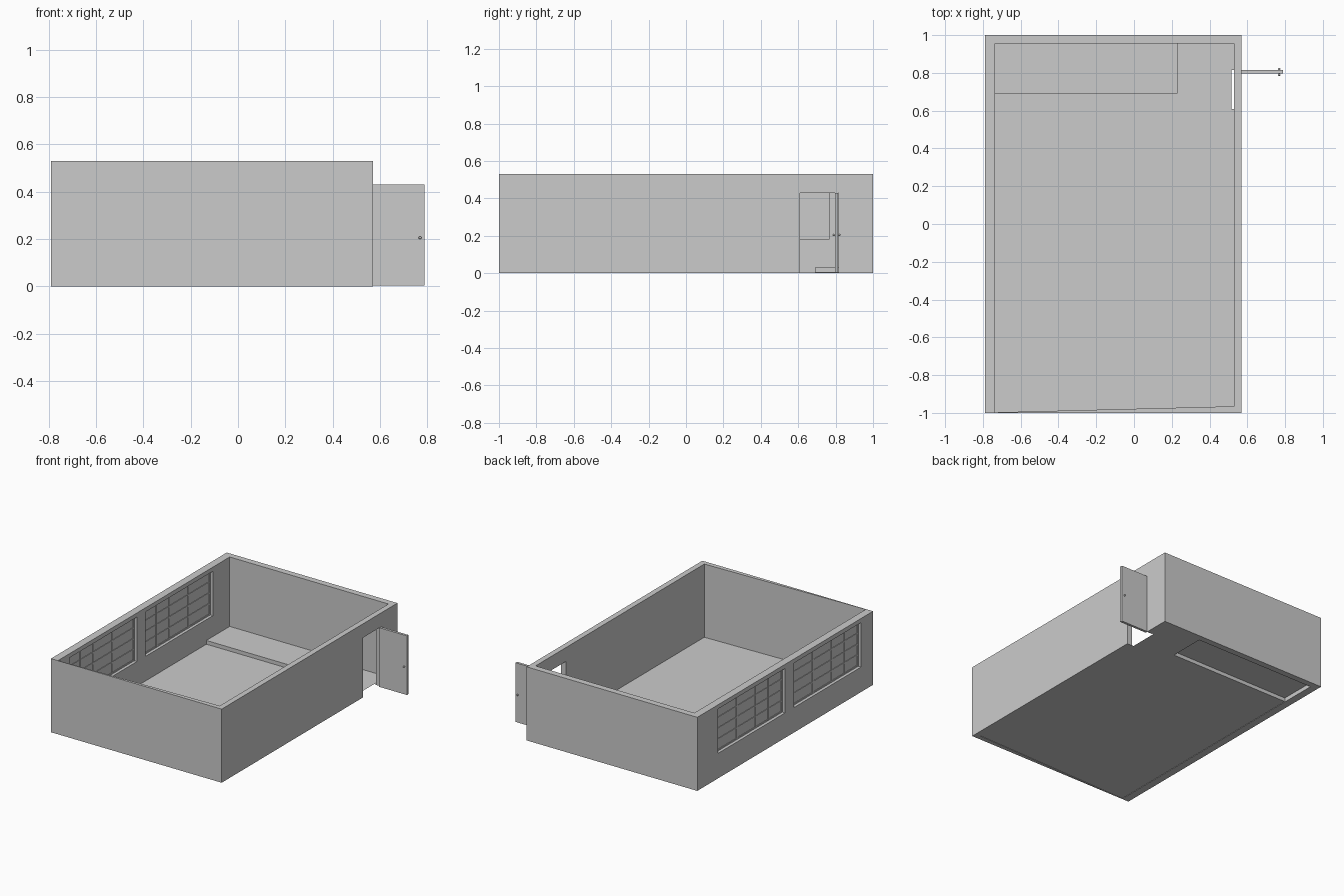
import bpy, bmesh
from math import radians

if "Cube" in bpy.data.objects:
    bpy.data.objects.remove(bpy.data.objects["Cube"])


def add_mesh(name, verts, faces):
    me = bpy.data.meshes.new(name)
    me.from_pydata(verts, [], faces)
    ob = bpy.data.objects.new(name, me)
    bpy.context.collection.objects.link(ob)
    return ob


def box(name, x, y, z):
    v = [(a, b, c) for a in x for b in y for c in z]
    f = [(0, 1, 3, 2), (4, 6, 7, 5), (0, 4, 5, 1), (2, 3, 7, 6), (0, 2, 6, 4), (1, 5, 7, 3)]
    return add_mesh(name, v, f)


def cut(target, x, y, z):
    cutter = box("cutter", x, y, z)
    cutter.hide_render = True
    mod = target.modifiers.new("opening", 'BOOLEAN')
    mod.operation, mod.solver, mod.object = 'DIFFERENCE', 'EXACT', cutter
    bpy.context.view_layer.objects.active = target
    bpy.ops.object.modifier_apply(modifier=mod.name)
    bpy.data.objects.remove(cutter)


H = 0.53
XL, XR, YB = -0.735, 0.53, 0.955   # inner wall faces

# Walls: ring between outer and inner outline (front wall is a wedge)
outer = [(-0.79, -1), (0.57, -1), (0.57, 1), (-0.79, 1)]
inner = [(XL, -0.997), (XR, -0.965), (XR, YB), (XL, YB)]
verts = [(x, y, z) for z in (0, H) for ring in (outer, inner) for x, y in ring]
faces = []
for i in range(4):
    j = (i + 1) % 4
    faces += [(i, j, 8 + j, 8 + i), (4 + j, 4 + i, 12 + i, 12 + j),
              (8 + i, 8 + j, 12 + j, 12 + i), (j, i, 4 + i, 4 + j)]
walls = add_mesh("walls", verts, faces)

# Doorway and window openings
windows = [(0.0, 0.765), (-0.865, -0.10)]
WZ = (0.18, 0.50)
cut(walls, (0.5, 0.6), (0.61, 0.815), (-0.1, 0.43))
for y in windows:
    cut(walls, (-0.9, -0.7), y, WZ)

# Floor sheet with a notch at the doorway, raised platform open beneath
PX, PY, PZ = 0.23, 0.69, 0.03
FZ = 0.003
outline = [inner[0], inner[1], (XR, 0.61), (0.515, 0.61), (0.515, 0.815), (XR, 0.815),
           (XR, YB), (PX, YB), (PX, PY), (XL, PY)]
add_mesh("floor", [(x, y, FZ) for x, y in outline], [tuple(range(len(outline)))])
edge = [(XL, PY), (PX, PY), (PX, YB), (XL, YB)]
add_mesh("platform", [(x, y, z) for z in (FZ, PZ) for x, y in edge],
         [(4, 5, 6, 7), (0, 1, 5, 4), (1, 2, 6, 5)])

# Windows: glass, uprights and horizontal bars
for n, (y0, y1) in enumerate(windows, 1):
    box(f"glass_{n}", (-0.764, -0.760), (y0, y1), WZ)
    for k, off in enumerate((0.006, 0.155, 0.30, 0.515, 0.759)):
        box(f"upright_{n}_{k}", (-0.769, -0.755), (y0 + off - 0.006, y0 + off + 0.006), WZ)
    for k in range(5):
        z = WZ[0] + 0.005 + k * 0.0775
        box(f"crossbar_{n}_{k}", (-0.768, -0.756), (y0, y1), (z - 0.005, z + 0.005))

# Open door leaf
box("door", (0.565, 0.788), (0.796, 0.814), (0.004, 0.43))

# Door handle: spindle through the leaf with a knob on each side
bpy.ops.mesh.primitive_cylinder_add(vertices=12, radius=0.003, depth=0.034,
                                    location=(0.769, 0.805, 0.205), rotation=(radians(90), 0, 0))
bpy.context.object.name = "handle_spindle"
for side, y in (("front", 0.79), ("back", 0.82)):
    bpy.ops.mesh.primitive_uv_sphere_add(segments=12, ring_count=8, radius=0.006,
                                         location=(0.769, y, 0.205))
    bpy.context.object.name = "knob_" + side
    bpy.ops.object.shade_smooth()
